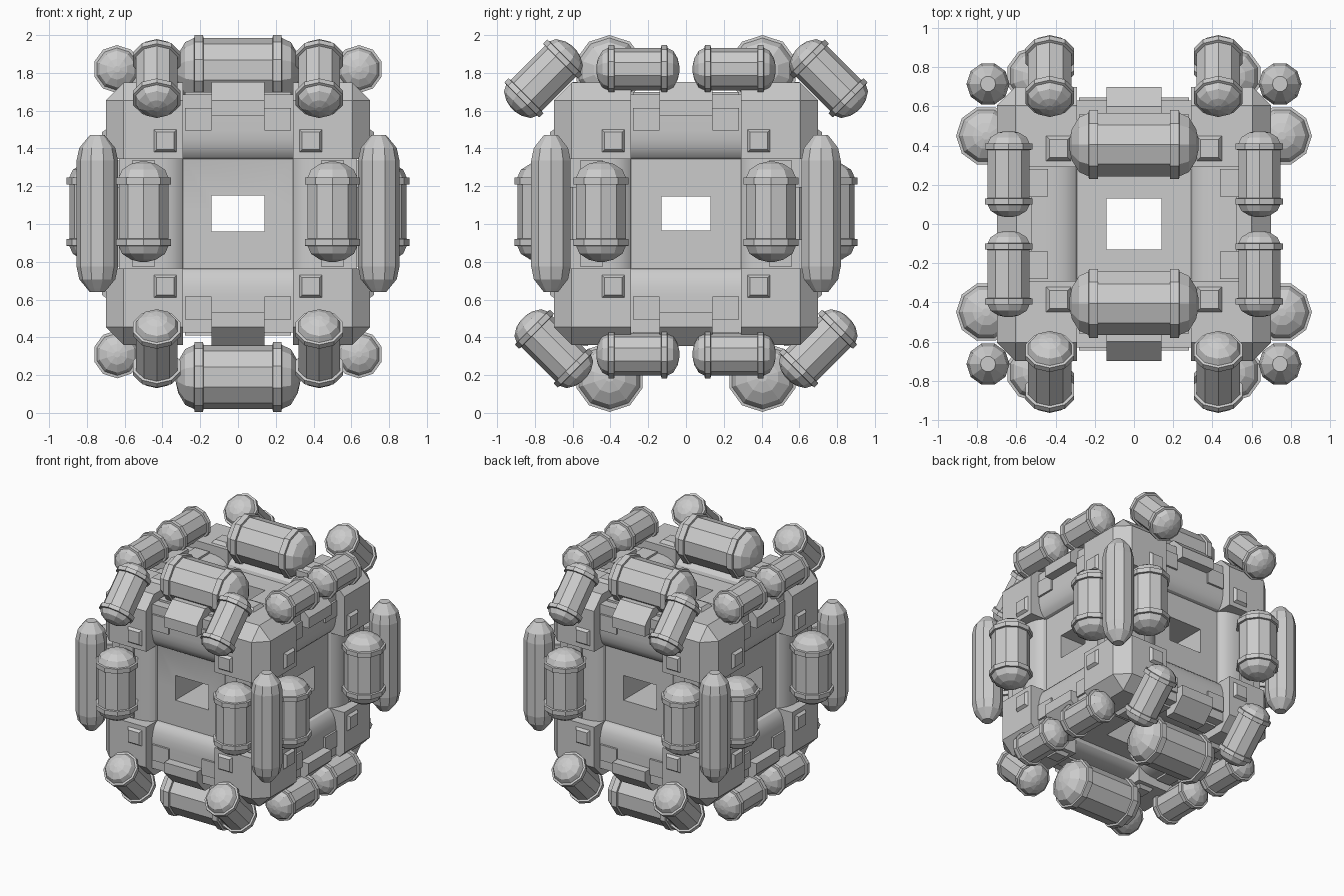
import bpy, bmesh
from math import sin, cos, pi, radians
from mathutils import Matrix, Vector

if "Cube" in bpy.data.objects:
    bpy.data.objects.remove(bpy.data.objects["Cube"])

CZ = 1.055                                   # height of the body centre
UP = Matrix.Translation((0, 0, CZ))


def finish(name, bm, mat):
    bmesh.ops.recalc_face_normals(bm, faces=bm.faces[:])
    me = bpy.data.meshes.new(name)
    bm.to_mesh(me)
    bm.free()
    me.transform(mat)
    ob = bpy.data.objects.new(name, me)
    bpy.context.collection.objects.link(ob)
    return ob


def extrude_x(name, prof, x0, x1, mat):
    """Extrude a (y, z) outline along x."""
    bm = bmesh.new()
    f = bm.faces.new([bm.verts.new((x0, y, z)) for y, z in prof])
    new = bmesh.ops.extrude_face_region(bm, geom=[f])['geom']
    bmesh.ops.translate(bm, vec=(x1 - x0, 0, 0),
                        verts=[v for v in new if isinstance(v, bmesh.types.BMVert)])
    return finish(name, bm, mat)


def box(name, size, mat=UP):
    bm = bmesh.new()
    bmesh.ops.create_cube(bm, size=1, matrix=Matrix.Diagonal((*size, 1)))
    return finish(name, bm, mat)


def capsule(name, loc, axis, r, half, dome, sides=10, phase=90, collar=0.0, tip=0.15):
    """Faceted canister: domed ends, optional raised collars at both seams."""
    prof = []
    for i in range(4):
        a = i / 3 * pi / 2
        prof.append((max(r * cos(a), r * tip), half + dome * sin(a)))
    prof = prof[::-1]
    if collar:
        o = r + 0.015
        prof[-1] = (r, half + 0.002)
        prof += [(o, half), (o, half - collar), (r, half - collar - 0.002)]
    prof = prof + [(a, -z) for a, z in reversed(prof)]
    bm = bmesh.new()
    rings = []
    for rr, z in prof:
        rings.append([bm.verts.new((rr * cos(radians(phase) + 2 * pi * k / sides),
                                    rr * sin(radians(phase) + 2 * pi * k / sides), z))
                      for k in range(sides)])
    for a, b in zip(rings, rings[1:]):
        for k in range(sides):
            j = (k + 1) % sides
            bm.faces.new((a[k], a[j], b[j], b[k]))
    bm.faces.new(rings[0])
    bm.faces.new(rings[-1])
    rot = Vector(axis).to_track_quat('Z', 'Y').to_matrix().to_4x4()
    return finish(name, bm, Matrix.Translation(loc) @ rot)


def rz(d):
    return Matrix.Rotation(radians(d), 4, 'Z')


def rx(d):
    return Matrix.Rotation(radians(d), 4, 'X')


def ry(d):
    return Matrix.Rotation(radians(d), 4, 'Y')


faces = [rz(a) for a in (0, 90, 180, 270)] + [rx(90), rx(-90)]
edges = [rz(a) @ t for a in (0, 90, 180, 270) for t in (Matrix(), rx(90), ry(90))]

# chamfered cube body
bm = bmesh.new()
bmesh.ops.create_cube(bm, size=1.4, matrix=Matrix.Diagonal((1, 1, 0.993, 1)))
bmesh.ops.bevel(bm, geom=bm.edges[:], offset=0.095, segments=1, affect='EDGES')
body = finish("body", bm, UP)

# cross-shaped recess with rounded-over ramps, one pair of cutters per face
FLOOR, STEP = 0.56, 0.63
ramp = [(-STEP + (STEP - FLOOR) * (1 - cos(i / 5 * pi / 2)), 0.44 - 0.15 * sin(i / 5 * pi / 2))
        for i in range(6)]
half = [(-0.85, 0.85), (-STEP, 0.85)] + ramp
outline = half + [(y, -z) for y, z in reversed(half)]
cutters = [extrude_x("recess_cutter", outline, -0.29, 0.29, UP @ f @ s)
           for f in faces for s in (Matrix(), ry(90))]
# window tunnels through the three axes
cutters += [box("window_cutter", s) for s in
            ((0.28, 1.6, 0.19), (1.6, 0.26, 0.18), (0.28, 0.26, 1.6))]
bpy.context.view_layer.objects.active = body
for c in cutters:
    m = body.modifiers.new("cut", 'BOOLEAN')
    m.operation, m.solver, m.object = 'DIFFERENCE', 'EXACT', c
    bpy.ops.object.modifier_apply(modifier=m.name)
    bpy.data.objects.remove(c)
body.select_set(True)
bpy.ops.object.shade_smooth_by_angle(angle=radians(20))

# chamfered lug in the middle of every edge
lug = [(-0.52, 0.52), (-0.7, 0.52), (-0.7, 0.6), (-0.6, 0.697), (-0.52, 0.697)]
for e in edges:
    extrude_x("edge_lug", lug, -0.14, 0.14, UP @ e)

# pads beside the lugs and low tapered studs by the recess corners
for f in faces:
    for q in range(4):
        turn = UP @ f @ ry(90 * q)
        for s in (-1, 1):
            pad = [(-0.6, 0.44), (-0.645, 0.44), (-0.645, 0.56), (-0.6, 0.56)]
            extrude_x("edge_pad", pad, s * 0.14, s * 0.28, turn)
        bm = bmesh.new()
        bmesh.ops.create_cone(bm, cap_ends=True, segments=4, radius1=0.105, radius2=0.065,
                              depth=0.04, matrix=rz(45))
        finish("corner_stud", bm, turn @ Matrix.Translation((0.385, -0.7, 0.385)) @ rx(90))

# canisters, mirrored left/right and front/back
for sx in (-1, 1):
    for sy in (-1, 1):
        capsule("corner_canister", (sx * 0.745, sy * 0.715, CZ), (0, 0, 1), 0.11, 0.28, 0.135,
                phase=0, tip=0.36)
        capsule("face_canister", (sx * 0.5, sy * 0.755, CZ + 0.01), (0, 0, 1), 0.138, 0.18, 0.085,
                collar=0.035)
        capsule("side_canister", (sx * 0.755, sy * 0.45, CZ + 0.01), (0, 0, 1), 0.138, 0.18,
                0.085, phase=0, collar=0.035)
        for top in (True, False):
            capsule("rail_canister", (sx * 0.64, sy * 0.255, 1.82 if top else 0.31), (0, 1, 0),
                    0.112, 0.155, 0.065, collar=0.03)
            loc = (sx * 0.43, sy * 0.755, 1.77) if top else (sx * 0.43, sy * 0.7, 0.34)
            capsule("tilted_canister", loc, (0, 1, -sy if top else sy), 0.116, 0.16, 0.07,
                    collar=0.03)

# large canisters above and below
for sy in (-1, 1):
    for z in (1.815, 0.19):
        capsule("large_canister", (0, sy * 0.405, z), (1, 0, 0), 0.17, 0.23, 0.1, collar=0.045)
